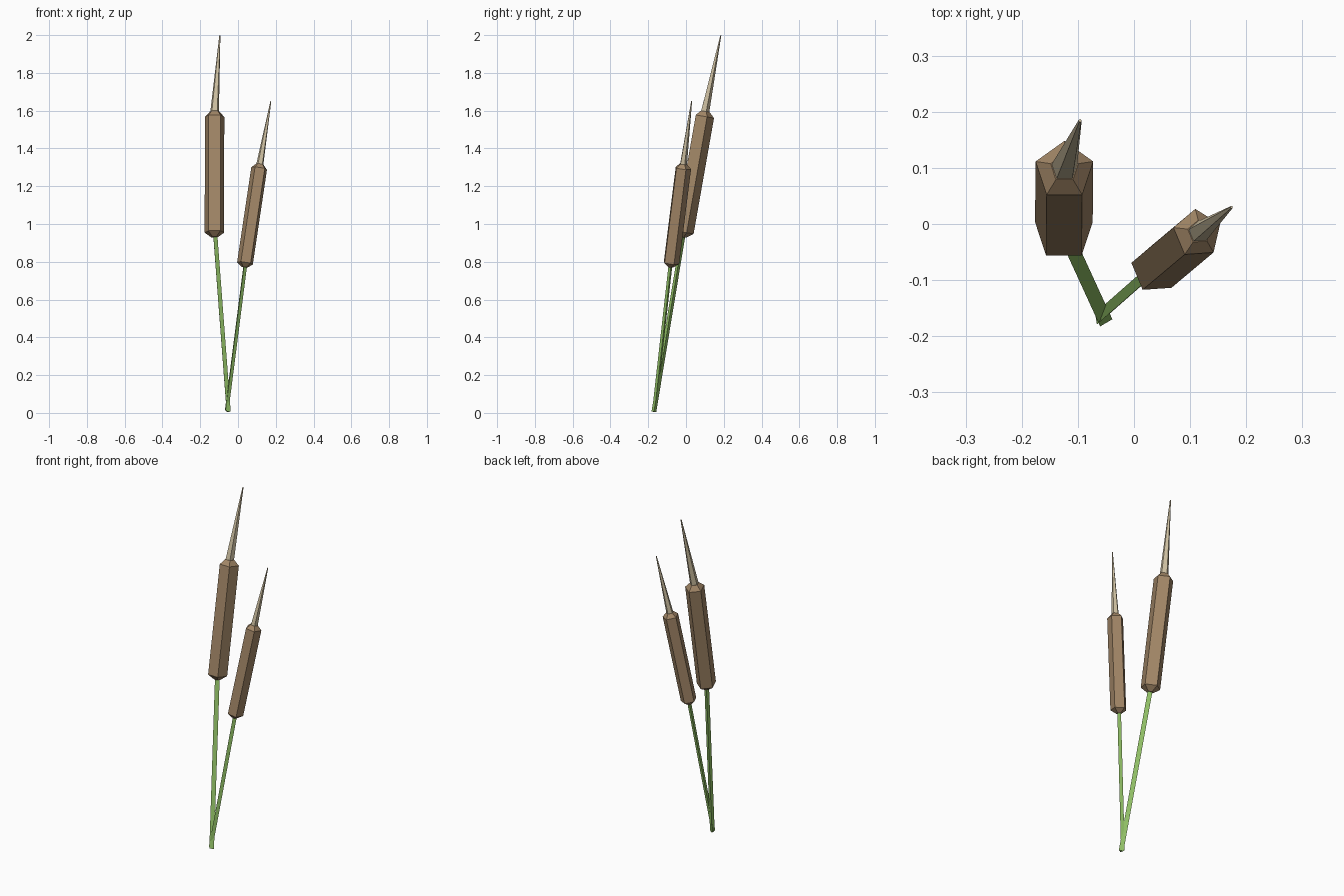
import bpy, bmesh, math
from mathutils import Vector

if "Cube" in bpy.data.objects:
    bpy.data.objects.remove(bpy.data.objects["Cube"])


def material(name, rgb):
    m = bpy.data.materials.new(name)
    m.diffuse_color = (*rgb, 1)
    m.use_nodes = True
    m.node_tree.nodes["Principled BSDF"].inputs["Base Color"].default_value = m.diffuse_color
    return m


GREEN = material("stem green", (0.30, 0.56, 0.14))
BROWN = material("seed head brown", (0.36, 0.24, 0.135))
TAN = material("spike tan", (0.62, 0.53, 0.36))


def loft(name, stations, sides, azimuth, mat):
    """Faceted tube through (centre, radius) stations, rings square to the axis."""
    axis = (stations[-1][0] - stations[0][0]).normalized()
    u = Vector((1, 0, 0))
    u = (u - axis * u.dot(axis)).normalized()
    v = axis.cross(u)
    bm = bmesh.new()
    rings = []
    for c, r in stations:
        ring = []
        for i in range(sides):
            a = math.radians(azimuth) + math.tau * i / sides
            ring.append(bm.verts.new(c + r * (math.cos(a) * u + math.sin(a) * v)))
        rings.append(ring)
    for low, high in zip(rings, rings[1:]):
        for i in range(sides):
            j = (i + 1) % sides
            bm.faces.new((low[i], low[j], high[j], high[i]))
    bm.faces.new(rings[0][::-1])
    bm.faces.new(rings[-1])
    me = bpy.data.meshes.new(name)
    bm.to_mesh(me)
    bm.free()
    me.materials.append(mat)
    ob = bpy.data.objects.new(name, me)
    bpy.context.collection.objects.link(ob)


def cattail(label, base, low, high, tip, size, stem_turn, head_turn):
    base, low, high, tip = map(Vector, (base, low, high, tip))
    axis = (high - low).normalized()
    cap = axis * 0.027 * size
    # thin three-sided stem
    loft(label + "_stem", [(base, 0.0145 * size), (low, 0.0145 * size)], 3, stem_turn, GREEN)
    # five-sided seed head with bevelled ends
    loft(label + "_seed_head",
         [(low - cap, 0.018 * size), (low, 0.054 * size),
          (high, 0.054 * size), (high + cap, 0.026 * size)], 5, head_turn, BROWN)
    # tapering spike
    loft(label + "_spike", [(high + cap * 0.9, 0.024 * size), (tip, 0.003 * size)],
         5, head_turn, TAN)


cattail("tall", (-0.053, -0.170, 0.006), (-0.125, -0.013, 0.957), (-0.124, 0.095, 1.57),
        (-0.096, 0.184, 1.999), 1.0, 120, 90)
cattail("short", (-0.062, -0.168, 0.012), (0.038, -0.080, 0.793), (0.113, -0.017, 1.295),
        (0.174, 0.030, 1.652), 0.82, 130, 95)
